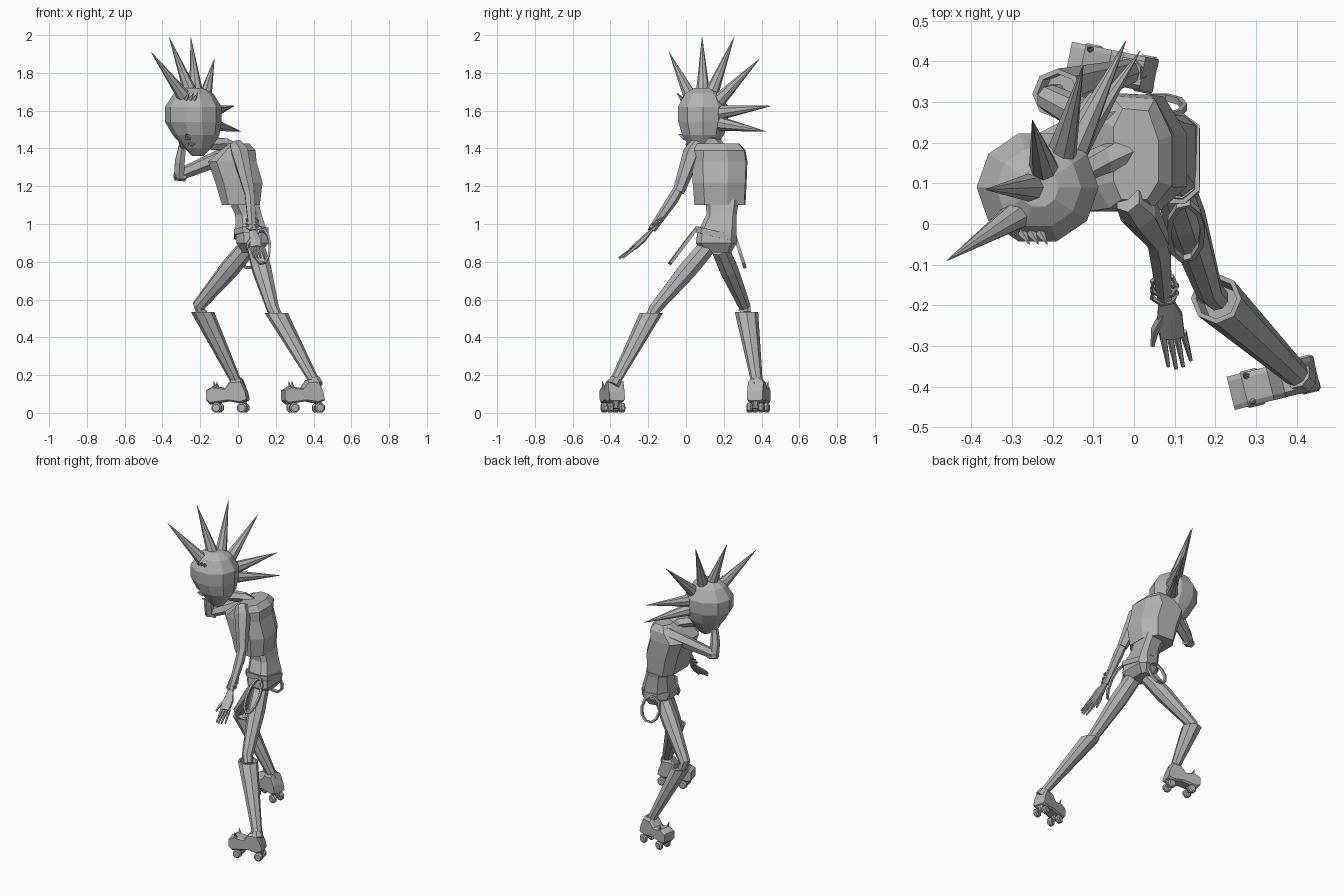
import bpy, bmesh, math
from mathutils import Vector as V

if "Cube" in bpy.data.objects:
    bpy.data.objects.remove(bpy.data.objects["Cube"])

grey = bpy.data.materials.new("plain grey")
grey.use_nodes = True
grey.diffuse_color = (0.45, 0.45, 0.45, 1)
grey.node_tree.nodes["Principled BSDF"].inputs["Base Color"].default_value = (0.45, 0.45, 0.45, 1)


def finish(name, bm):
    bmesh.ops.recalc_face_normals(bm, faces=bm.faces)
    mesh = bpy.data.meshes.new(name)
    bm.to_mesh(mesh)
    bm.free()
    mesh.materials.append(grey)
    ob = bpy.data.objects.new(name, mesh)
    bpy.context.collection.objects.link(ob)
    return ob


def skin(name, rings, closed=False):
    """Bridge rings of points into a surface, capping open ends."""
    bm = bmesh.new()
    loops = [[bm.verts.new(p) for p in ring] for ring in rings]
    n = len(loops[0])
    pairs = list(zip(loops, loops[1:]))
    if closed:
        pairs.append((loops[-1], loops[0]))
    for a, b in pairs:
        for i in range(n):
            j = (i + 1) % n
            bm.faces.new((a[i], a[j], b[j], b[i]))
    if not closed:
        bm.faces.new(loops[0])
        bm.faces.new(loops[-1])
    return finish(name, bm)


def limb(name, points, radii, sides=6, flat=1.0, side=(1, 0, 0), closed=False):
    """Tapered tube along points; flat squeezes it across the side axis."""
    pts = [V(p) for p in points]
    last = len(pts) - 1
    rings = []
    for i, p in enumerate(pts):
        if closed:
            t = pts[(i + 1) % len(pts)] - pts[i - 1]
        else:
            t = pts[min(i + 1, last)] - pts[max(i - 1, 0)]
        t.normalize()
        u = V(side)
        u = (u - t * u.dot(t)).normalized()
        w = t.cross(u)
        rings.append([p + radii[i] * (u * math.cos(a) + w * math.sin(a) * flat)
                      for a in (math.tau * (k + 0.5) / sides for k in range(sides))])
    return skin(name, rings, closed)


def stack(name, sections, outline):
    """Loft horizontal sections (z, x, y, half x, half y) of one outline."""
    return skin(name, [[V((x + a * hx, y + b * hy, z)) for a, b in outline]
                       for z, x, y, hx, hy in sections])


def ngon(n):
    return [(math.cos(math.tau * k / n), math.sin(math.tau * k / n)) for k in range(n)]


def spike(name, base, tip, r, sides=8):
    return limb(name, [base, tip], [r, 0.001], sides, side=(0.3, 0.9, 0.2))


# Torso outline, with the back right corner cut most, and hip outline with a flat back
box = [(1, .3), (.55, .95), (-.6, 1), (-1, .6), (-1, -.6), (-.65, -1), (.5, -1), (1, -.6)]
seat = [(1, .75), (.6, 1), (-.45, .9), (-1, .45), (-1, -.45), (-.5, -.95), (.6, -1), (1, -.75)]

# Head, tapering down to the chin
stack("head", [(1.72, -.235, .09, .05, .05), (1.69, -.235, .09, .105, .10),
               (1.62, -.237, .09, .15, .14), (1.54, -.237, .09, .149, .138),
               (1.47, -.222, .09, .123, .115), (1.40, -.213, .09, .068, .07),
               (1.36, -.212, .09, .03, .03)], ngon(10))

# Fan of hair spikes
hair = [((-.275, .03, 1.66), (-.46, -.09, 1.91)), ((-.245, .09, 1.68), (-.365, .085, 1.99)),
        ((-.22, .13, 1.68), (-.25, .255, 1.99)), ((-.18, .17, 1.65), (-.125, .39, 1.875)),
        ((-.15, .18, 1.59), (-.02, .45, 1.625)), ((-.15, .18, 1.53), (.015, .425, 1.49))]
for i, (base, tip) in enumerate(hair):
    spike(f"hair_spike_{i + 1}", base, tip, .039)

# Face: lashes, nose and lips
for i in range(3):
    x = -.275 + .022 * i
    spike(f"eyelash_{i + 1}", (x, -.02, 1.66), (x + .018, -.05, 1.695), .012, 4)
spike("nose", (-.265, -.005, 1.46), (-.275, -.04, 1.475), .022, 4)
limb("lips", [(-.265, 0, 1.425), (-.245, .005, 1.42), (-.225, .01, 1.425)], [.003, .009, .003], 6)

# Neck
limb("neck", [(-.17, .12, 1.43), (-.07, .16, 1.42), (.0, .18, 1.37)], [.035, .036, .05], 6)

# Boxy top, waist and hips
stack("shirt", [(1.10, .015, .18, .10, .135), (1.22, .005, .178, .125, .143),
                (1.33, -.03, .178, .128, .147), (1.39, .0, .177, .093, .138),
                (1.425, .005, .172, .055, .112)], box)
stack("waist", [(1.13, .025, .193, .08, .088), (1.05, .055, .188, .07, .08),
                (.97, .07, .168, .082, .10)], seat)
stack("hips", [(.97, .07, .165, .082, .102), (.90, .075, .16, .085, .108),
               (.85, .075, .165, .05, .075)], seat)

# Tilted belt and hanging straps
belt = [(.07 + .085 * a, .16 + .105 * b, .947 - .025 * b) for a, b in seat]
limb("belt", belt, [.022] * 8, 4, .4, (0, 0, 1), True)
for name, centre, across, drop in (("left_strap", (.127, -.018, .88), (.042, .01, .01), (.005, -.068, -.09)),
                                   ("right_strap", (.06, .288, .845), (.065, 0, 0), (0, .025, -.078))):
    loop = [V(centre) + V(across) * c + V(drop) * s for c, s in ngon(10)]
    limb(name, loop, [.012] * 10, 4, .7, V(across).cross(V(drop)).normalized(), True)


def skate(side, ankle, forward):
    """Roller boot foot with wheels and small toe spikes."""
    f = V(forward).normalized()
    w = V((-f.y, f.x, 0))
    o = V((ankle[0], ankle[1], 0))

    def at(a, b, z):
        return o + f * a + w * b + V((0, 0, z))
    profile = [(.16, .065), (.16, .12), (.125, .142), (.06, .13), (.03, .175), (-.025, .18),
               (-.05, .115), (-.058, .065), (-.02, .05), (.04, .062), (.14, .045)]
    skin(f"{side}_skate_boot", [[at(a, b, .1 + (z - .1) * k) for a, z in profile]
                                for b, k in ((-.042, .8), (-.03, 1), (.03, 1), (.042, .8))])
    for a in (.105, -.033):
        end = "front" if a > 0 else "rear"
        limb(f"{side}_{end}_axle", [at(a, -.035, .03), at(a, .035, .03)], [.01, .01], 6)
        limb(f"{side}_{end}_truck", [at(a, 0, .07), at(a, 0, .03)], [.025, .014], 6)
        for b in (-.031, .031):
            limb(f"{side}_{end}_wheel", [at(a, b + d, .027) for d in (-.015, -.008, .008, .015)],
                 [.02, .028, .028, .02], 8, side=f)
    for b in (-.03, .03):
        spike(f"{side}_toe_spike", at(.11, b, .125), at(.12, b * 1.25, .168), .011, 6)


def leg(side, hip, knee, top, ankle, foot, forward):
    """Tapered thigh, flared boot with a level rim, and a skate."""
    hip, knee, top, ankle = V(hip), V(knee), V(top), V(ankle)
    limb(f"{side}_thigh", [hip, hip.lerp(knee, .35), knee, knee.lerp(ankle, .1)],
         [.05, .053, .034, .03], 8)
    down = ankle - top
    inner = top + down * .08
    stack(f"{side}_boot_shaft", [(p.z, p.x, p.y, r, r) for p, r in
                                 ((inner, .045), (top, .05), (top, .062), (ankle, .031))], ngon(8))
    limb(f"{side}_ankle_cuff", [ankle - down * .02, ankle + down * .06], [.036, .036], 8)
    skate(side, foot, forward)


leg("left", (.095, .105, .87), (.185, -.165, .55), (.202, -.183, .53),
    (.405, -.375, .165), (.393, -.378), (-.97, -.24, 0))
leg("right", (.045, .18, .87), (-.21, .31, .565), (-.188, .32, .535),
    (-.01, .375, .165), (-.004, .375), (-.98, .2, 0))

# Hanging left arm with bracelets
limb("left_upper_arm", [(-.015, .06, 1.425), (.01, .035, 1.38), (.06, -.04, 1.17)], [.035, .05, .031], 6)
limb("left_forearm", [(.055, -.03, 1.2), (.065, -.07, 1.13), (.075, -.18, .97)], [.027, .03, .02], 6)
for i, (y, z) in enumerate(((-.152, 1.015), (-.17, .99))):
    ring = [V((.074, y, z)) + V((.032, 0, 0)) * c + V((0, .027, .02)) * s for c, s in ngon(7)]
    limb(f"bracelet_{i + 1}", ring, [.007] * 7, 4, 1, (0, -.58, -.81), True)

# Left hand
limb("left_palm", [(.075, -.18, .97), (.088, -.225, .92), (.095, -.275, .875)], [.018, .035, .034], 6, .45)
for i, (x, y) in enumerate(((.085, -.35), (.104, -.356), (.121, -.35), (.14, -.335))):
    limb(f"left_finger_{i + 1}", [(.07 + .017 * i, -.265, .88), (x, y, .82)], [.010, .005], 5)
limb("left_thumb", [(.075, -.22, .925), (.052, -.26, .895), (.046, -.30, .865)], [.013, .011, .005], 5)

# Raised right arm with the hand against the chin
limb("right_upper_arm", [(.0, .28, 1.39), (-.05, .265, 1.37), (-.30, .155, 1.265)], [.03, .047, .032], 6)
limb("right_elbow", [(-.28, .16, 1.255), (-.335, .145, 1.255)], [.03, .024], 6)
limb("right_forearm", [(-.313, .15, 1.245), (-.308, .13, 1.33), (-.295, .115, 1.41)], [.03, .03, .022], 6)
limb("right_palm", [(-.295, .115, 1.40), (-.30, .10, 1.44), (-.30, .08, 1.475)], [.02, .036, .03], 6, .45, (0, 1, 0))
for i in range(4):
    y = .045 + .022 * i
    limb(f"right_finger_{i + 1}", [(-.305, y + .01, 1.46), (-.335, y - .01, 1.50)], [.011, .005], 5)
